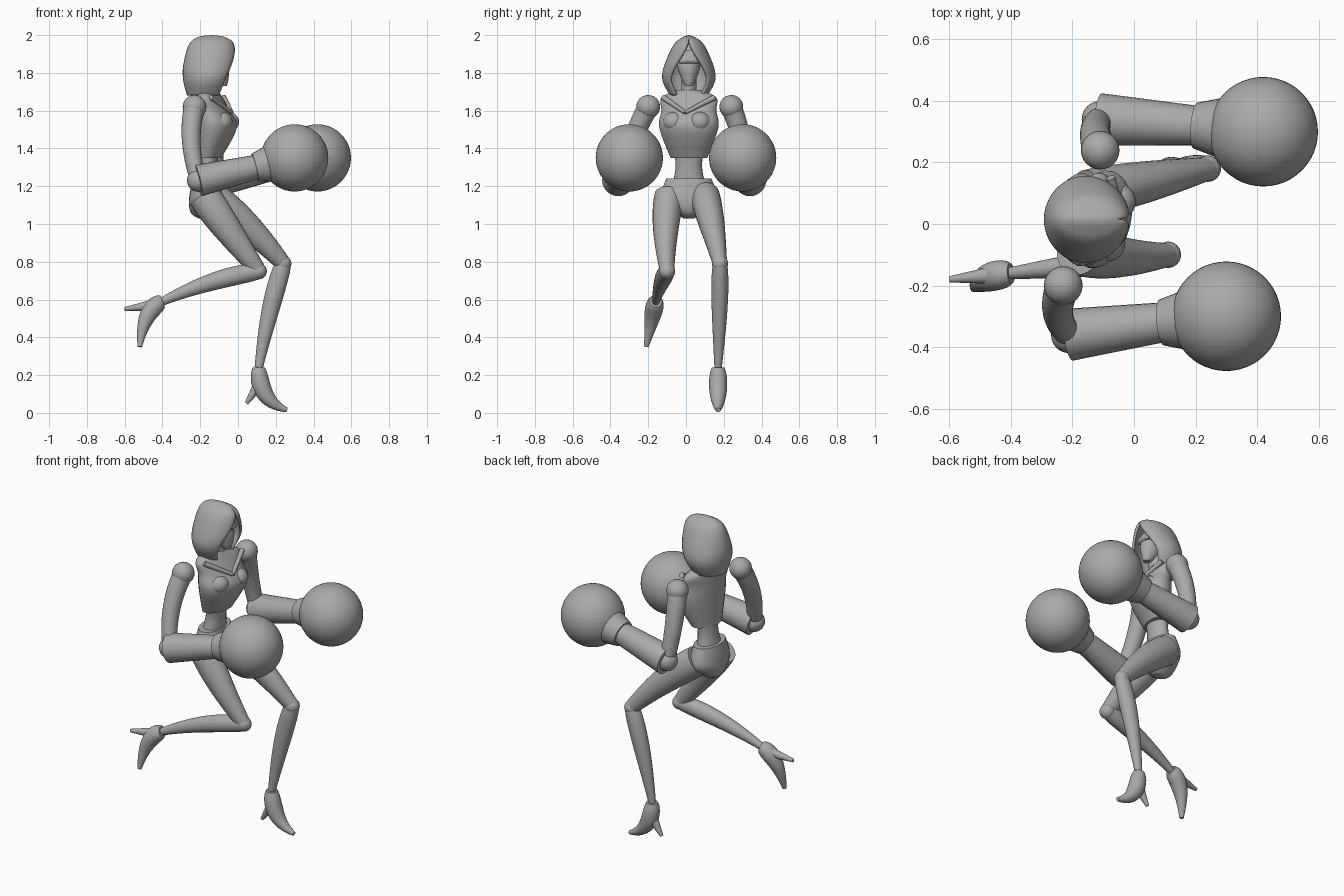
import bpy, bmesh
from math import sin, cos, pi, radians
from mathutils import Vector

default_cube = bpy.data.objects.get("Cube")
if default_cube:
    bpy.data.objects.remove(default_cube, do_unlink=True)

# One plain colour
shade = .4
colour = (shade, shade, shade, 1)
grey = bpy.data.materials.new("matte_grey")
grey.use_nodes = True
grey.diffuse_color = colour
grey.node_tree.nodes["Principled BSDF"].inputs["Base Color"].default_value = colour

SIDEWAYS = Vector((0, 1, 0))
FORWARD = Vector((1, 0, 0))
CHEST_SIDE = Vector((.25, 1, 0)).normalized()    # the chest is twisted
CHEST_FRONT = Vector((1, -.25, 0)).normalized()


def finish(name, bm):
    """Turn a bmesh into a named, softly shaded grey part."""
    bmesh.ops.recalc_face_normals(bm, faces=bm.faces)
    mesh = bpy.data.meshes.new(name)
    bm.to_mesh(mesh)
    bm.free()
    part = bpy.data.objects.new(name, mesh)
    bpy.context.collection.objects.link(part)
    mesh.materials.append(grey)
    bpy.ops.object.select_all(action='DESELECT')
    part.select_set(True)
    bpy.context.view_layer.objects.active = part
    bpy.ops.object.shade_smooth_by_angle(angle=radians(40))
    return part


def skin(bm, rows, closed=True):
    """Join rows of points with faces, capping both ends of closed rings."""
    rows = [[bm.verts.new(point) for point in row] for row in rows]
    for low, high in zip(rows, rows[1:]):
        for i in range(0 if closed else 1, len(low)):
            bm.faces.new((low[i - 1], low[i], high[i], high[i - 1]))
    if closed:
        bm.faces.new(rows[0])
        bm.faces.new(rows[-1])


def ring(centre, side, front, width, depth, count=24):
    turns = [2 * pi * i / count for i in range(count)]
    return [centre + side * width * cos(a) + front * depth * sin(a) for a in turns]


def smooth_rows(rows, steps=5):
    """Fill in a smooth curve between the given rows of numbers."""
    rows = [Vector(row) for row in rows]
    padded = [rows[0]] + rows + [rows[-1]]
    filled = []
    for a, b, c, d in zip(padded, padded[1:], padded[2:], padded[3:]):
        for step in range(steps):
            t = step / steps
            cubic = 3 * (b - c) + d - a
            square = 2 * a - 5 * b + 4 * c - d
            filled.append(b + (c - a + (square + cubic * t) * t) * t / 2)
    return filled + [rows[-1]]


def stack(name, rows, side=SIDEWAYS, front=FORWARD):
    """Horizontal ovals, each given as x, z, half width, half depth."""
    bm = bmesh.new()
    skin(bm, [ring(Vector((x, .015, z)), side, front, width, depth)
              for x, z, width, depth in smooth_rows(rows)])
    return finish(name, bm)


def limb(name, start, bend, end, thick, thin, bulge=0, flat=1, steps=14):
    """Tapering tube on a curve pulled towards bend, with a muscle bulge."""
    bm = bmesh.new()
    rows = []
    for step in range(steps + 1):
        t = step / steps
        first, second = start.lerp(bend, t), bend.lerp(end, t)
        along = (second - first).normalized()
        front = SIDEWAYS.cross(along).normalized()
        side = along.cross(front)
        radius = thick + (thin - thick) * t + bulge * sin(pi * t ** .7)
        rows.append(ring(first.lerp(second, t), side, front, radius * flat, radius))
    skin(bm, rows)
    return finish(name, bm)


def straight(name, start, end, thick, thin):
    return limb(name, start, start.lerp(end, .5), end, thick, thin)


def ball(name, centre, radius, size=(1, 1, 1), segments=24):
    bm = bmesh.new()
    bmesh.ops.create_uvsphere(bm, u_segments=segments, v_segments=segments // 2, radius=radius)
    bmesh.ops.scale(bm, verts=bm.verts, vec=size)
    bmesh.ops.translate(bm, verts=bm.verts, vec=centre)
    return finish(name, bm)


# Torso
stack("chest", [(-.16, 1.71, .06, .05), (-.15, 1.67, .15, .06), (-.13, 1.6, .15, .08),
                (-.11, 1.51, .16, .1), (-.15, 1.35, .1, .06)], CHEST_SIDE, CHEST_FRONT)
stack("waist", [(-.15, 1.4, .08, .05), (-.16, 1.3, .07, .05), (-.17, 1.2, .09, .06)])
stack("pelvis", [(-.17, 1.24, .12, .07), (-.17, 1.13, .15, .09),
                 (-.17, 1.06, .07, .08), (-.17, 1.03, .03, .04)])
stack("neck", [(-.15, 1.66, .04, .04), (-.14, 1.8, .04, .04)])

# Bodice cups and collar straps
chest_middle = Vector((-.11, .015, 1.54))
for label, out in (("left", CHEST_SIDE), ("right", -CHEST_SIDE)):
    cup = chest_middle + out * .07 + CHEST_FRONT * .04
    ball(label + "_bodice_cup", cup, .06, (1, 1, .9))
    inner = chest_middle + CHEST_FRONT * .08 + Vector((0, 0, .05))
    outer = chest_middle + out * .14 + Vector((0, 0, .13))
    straight(label + "_collar_strap", inner, outer, .01, .015)

# Head with a pointed chin and a brow visor
stack("head", [(-.08, 1.73, .02, .02), (-.1, 1.77, .04, .05), (-.12, 1.85, .06, .07),
               (-.13, 1.95, .02, .03)])
stack("brow_visor", [(-.06, 1.85, .05, .01), (-.06, 1.87, .05, .02), (-.08, 1.92, .02, .01)])

# Hood: arcs given as x, z, depth, width and the front gap in radians
hood_arcs = [(-.17, 1.68, .1, .1, .8), (-.16, 1.76, .13, .14, .8), (-.15, 1.84, .14, .13, .6),
             (-.14, 1.95, .12, .08, .1), (-.14, 1.99, .07, .03, 0), (-.14, 2, 0, 0, 0)]
bm = bmesh.new()
hood_rows = []
for x, z, depth, width, gap in smooth_rows(hood_arcs):
    gap = max(gap, 0)
    turns = [gap + (pi - gap) * i / 16 for i in range(17)]
    turns += [-a for a in reversed(turns[:-1])]
    hood_rows.append([(x + depth * cos(a), .015 + width * sin(a), z) for a in turns])
skin(bm, hood_rows, closed=False)
bmesh.ops.remove_doubles(bm, verts=bm.verts, dist=.001)
hood = finish("hood", bm)
cloth = hood.modifiers.new("cloth_thickness", 'SOLIDIFY')
cloth.thickness = .015
cloth.offset = -1

# Arms: joints from the shoulder to the round glove
arms = {
    "left": [(-.11, .24, 1.62), (-.14, .31, 1.43), (-.11, .34, 1.23), (.2, .32, 1.3), (.42, .3, 1.35)],
    "right": [(-.23, -.2, 1.62), (-.27, -.3, 1.43), (-.21, -.36, 1.23), (.09, -.32, 1.3), (.3, -.3, 1.35)],
}
for label, joints in arms.items():
    shoulder, bend, elbow, wrist, glove = map(Vector, joints)
    ball(label + "_shoulder", shoulder, .063)
    limb(label + "_upper_arm", shoulder.lerp(bend, .15), bend, elbow, .055, .042)
    ball(label + "_elbow", elbow, .06)
    straight(label + "_forearm", elbow, wrist, .085, .065)
    straight(label + "_glove_cuff", wrist, wrist.lerp(glove, .4), .075, .1)
    ball(label + "_glove", glove, .178, segments=48)

# Legs: joints and bends from the hip to the toe, then the heel tip
legs = {
    "left": [(-.15, .1, 1.15), (.06, .14, 1), (.24, .18, .79), (.16, .18, .54),
             (.11, .17, .24), (.11, .17, .06), (.26, .17, .015), (.045, .17, .05)],
    "right": [(-.18, -.09, 1.15), (-.05, -.12, .96), (.11, -.1, .75), (-.15, -.13, .71),
              (-.4, -.16, .59), (-.5, -.17, .55), (-.52, -.21, .35), (-.6, -.18, .55)],
}
for label, joints in legs.items():
    hip, thigh_bend, knee, shin_bend, ankle, instep, toe, heel = map(Vector, joints)
    limb(label + "_thigh", hip, thigh_bend, knee, .085, .042, bulge=.01, flat=.9)
    ball(label + "_knee", knee, .043)
    limb(label + "_shin", knee, shin_bend, ankle, .042, .022, bulge=.014, flat=.9)
    limb(label + "_shoe", ankle, instep, toe, .033, .012, bulge=.022)
    straight(label + "_heel", ankle.lerp(instep, .5), heel, .03, .01)
